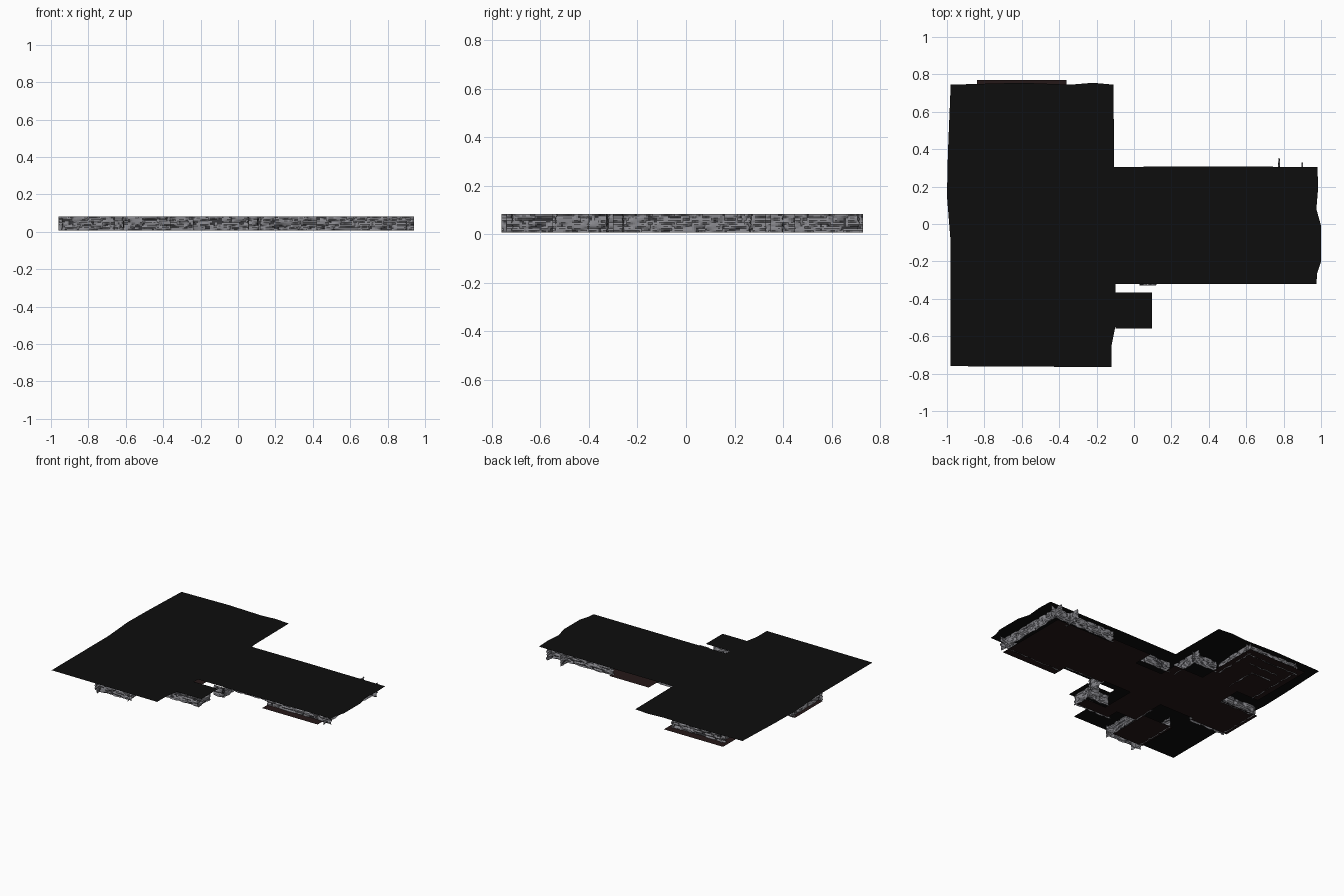
import bpy, bmesh, random
from mathutils import Vector, noise

if "Cube" in bpy.data.objects:
    bpy.data.objects.remove(bpy.data.objects["Cube"])

random.seed(4)
FLOOR_Z, TOP_Z = 0.012, 0.083


def material(name, rgb):
    m = bpy.data.materials.new(name)
    m.diffuse_color = (*rgb, 1)
    m.use_nodes = True
    m.node_tree.nodes["Principled BSDF"].inputs["Base Color"].default_value = m.diffuse_color
    return m


BLACK = material("ceiling_black", (0.004, 0.004, 0.004))
BROWN = material("floor_brown", (0.018, 0.009, 0.009))
STONE = material("stone_grey", (0.24, 0.24, 0.26))
CRACK = material("crack_dark", (0.04, 0.04, 0.045))


def finish(name, bm, *mats):
    me = bpy.data.meshes.new(name)
    bm.to_mesh(me)
    bm.free()
    ob = bpy.data.objects.new(name, me)
    bpy.context.collection.objects.link(ob)
    for m in mats:
        me.materials.append(m)
    return ob


def sheet(name, outline, z, mat):
    """Flat polygon facing up."""
    bm = bmesh.new()
    bm.faces.new([bm.verts.new((x, y, z)) for x, y in outline])
    finish(name, bm, mat)


def rect(x0, x1, y0, y1):
    return [(x0, y0), (x1, y0), (x1, y1), (x0, y1)]


def wall(name, x0, y0, x1, y1):
    """Upright sheet with stone relief: cells of stretched Voronoi, dark in the cracks."""
    a, b = Vector((x0, y0, 0)), Vector((x1, y1, 0))
    along = (b - a).normalized()
    out = Vector((-along.y, along.x, 0))
    cols, rows = max(4, round((b - a).length / 0.009)), 9
    bm = bmesh.new()
    grid, gap = [], {}
    for i in range(cols + 1):
        p = a.lerp(b, i / cols)
        line = []
        for j in range(rows + 1):
            z = 0.006 + (TOP_Z - 0.006) * j / rows
            d = noise.voronoi(Vector(((p.x + p.y) * 11, (p.x - p.y) * 3, z * 45)))[0]
            g = min(d[1] - d[0], 0.25)
            v = bm.verts.new(p + out * (g * 0.04 - 0.006) + Vector((0, 0, z)))
            gap[v] = g
            line.append(v)
        grid.append(line)
    for i in range(cols):
        for j in range(rows):
            f = bm.faces.new((grid[i][j], grid[i + 1][j], grid[i + 1][j + 1], grid[i][j + 1]))
            f.material_index = int(sum(gap[v] for v in f.verts) / 4 < 0.07)
    finish(name, bm, STONE, CRACK)


# Ceilings, with slightly uneven outer edges
sheet("ceiling_main", [(-0.98, -0.76), (-0.12, -0.765), (-0.12, -0.65), (-0.10, -0.55),
                       (-0.10, -0.32), (-0.11, 0.745), (-0.22, 0.755), (-0.34, 0.745),
                       (-0.60, 0.755), (-0.98, 0.745), (-0.995, 0.38), (-1.0, 0.15),
                       (-0.98, -0.10)], TOP_Z, BLACK)
sheet("ceiling_right", [(-0.11, -0.32), (0.975, -0.32), (0.98, -0.26), (1.0, -0.20),
                        (1.0, -0.01), (0.975, 0.08), (0.985, 0.20), (0.98, 0.305),
                        (0.33, 0.308), (-0.11, 0.305)], TOP_Z, BLACK)
sheet("ceiling_alcove", rect(-0.10, 0.095, -0.56, -0.365), TOP_Z, BLACK)

# Floors of the rooms and passages
for name, r in {
    "back_room": (-0.84, -0.36, 0.28, 0.77),
    "hall": (-0.66, -0.12, -0.18, 0.28),
    "left_room": (-0.97, -0.66, -0.20, 0.12),
    "link": (-0.38, -0.12, -0.44, -0.18),
    "front_room": (-0.64, -0.38, -0.68, -0.36),
    "alcove": (-0.22, 0.05, -0.53, -0.44),
    "corridor": (-0.12, 0.10, -0.18, 0.14),
    "middle_room": (0.10, 0.42, -0.20, 0.29),
    "right_room": (0.42, 0.87, -0.32, 0.25),
}.items():
    sheet(name + "_floor", rect(*r), FLOOR_Z, BROWN)

# Stone walls as x0, y0, x1, y1
for name, w in {
    # right room, with overshooting stubs
    "right_front": (0.94, -0.26, 0.42, -0.26),
    "right_back": (0.40, 0.265, 0.94, 0.265),
    "right_end": (0.90, 0.33, 0.90, -0.30),
    "right_stub": (0.776, 0.35, 0.776, 0.22),
    # middle room and corridor
    "middle_front": (0.42, -0.20, 0.11, -0.20),
    "middle_corner": (0.11, -0.18, 0.11, -0.33),
    "corner_foot": (0.12, -0.325, 0.03, -0.325),
    "corridor_back": (-0.15, 0.19, 0.11, 0.19),
    # alcove
    "alcove_front": (0.06, -0.535, -0.24, -0.535),
    "alcove_end": (0.055, -0.40, 0.055, -0.55),
    "alcove_back": (-0.12, -0.41, 0.06, -0.41),
    # front room
    "front_end": (-0.36, -0.715, -0.66, -0.715),
    "front_right": (-0.38, -0.26, -0.38, -0.74),
    "front_left": (-0.615, -0.76, -0.615, -0.36),
    # left room
    "left_end": (-0.94, -0.22, -0.94, 0.12),
    "left_front": (-0.66, -0.21, -0.96, -0.21),
    "left_back": (-0.96, 0.11, -0.66, 0.11),
    # hall and back room
    "hall_right": (-0.19, 0.45, -0.19, 0.19),
    "hall_back": (-0.38, 0.40, -0.17, 0.40),
    "back_end": (-0.82, 0.71, -0.38, 0.71),
    "back_left": (-0.79, 0.28, -0.79, 0.73),
    "back_right": (-0.40, 0.73, -0.40, 0.40),
    # inner partitions nested in the back room
    "inner_end": (-0.72, 0.62, -0.48, 0.62),
    "inner_row": (-0.73, 0.54, -0.57, 0.54),
    "inner_side": (-0.57, 0.54, -0.57, 0.30),
}.items():
    wall(name + "_wall", *w)
